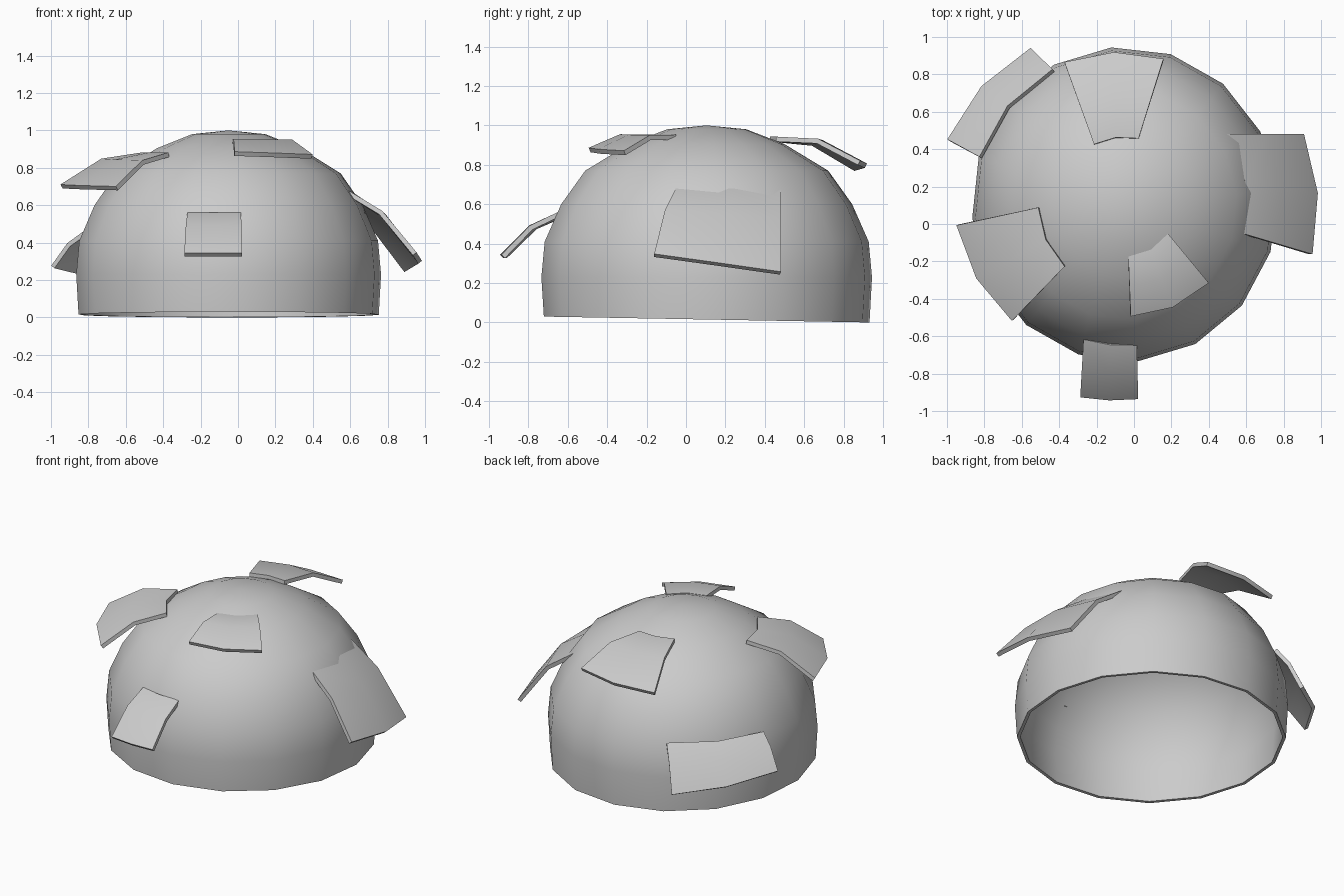
import bpy, bmesh, math
from mathutils import Vector

if "Cube" in bpy.data.objects:
    bpy.data.objects.remove(bpy.data.objects["Cube"])

CENTER = Vector((-0.05, 0.105, 0.0))
RX, RY, SIDES = 0.818, 0.842, 16


def polar(deg, rx, ry, z):
    a = math.radians(deg)
    return CENTER + Vector((rx * math.cos(a), ry * math.sin(a), z))


def finish(bm, name, thickness, offset, angle):
    mesh = bpy.data.meshes.new(name)
    bm.to_mesh(mesh)
    bm.free()
    ob = bpy.data.objects.new(name, mesh)
    bpy.context.collection.objects.link(ob)
    mod = ob.modifiers.new("thickness", 'SOLIDIFY')
    mod.thickness, mod.offset = thickness, offset
    bpy.ops.object.select_all(action='DESELECT')
    ob.select_set(True)
    bpy.context.view_layer.objects.active = ob
    bpy.ops.object.modifier_apply(modifier=mod.name)
    bpy.ops.object.shade_smooth_by_angle(angle=math.radians(angle))


# Hollow dome: profile of (relative radius, height), open slanted bottom
profile = [(0.985, 0.0), (1, 0.23), (0.98, 0.41), (0.88, 0.6),
           (0.735, 0.77), (0.47, 0.905), (0.24, 0.98)]
bm = bmesh.new()
rings = []
for r, z in profile:
    ring = []
    for i in range(SIDES):
        p = polar(95 + 360 * i / SIDES, RX * r, RY * r, z)
        if z == 0:
            p.z = 0.03 - (p.y + 0.73) * 0.018
        ring.append(bm.verts.new(p))
    rings.append(ring)
top = bm.verts.new(CENTER + Vector((0, 0, 1)))
for i in range(SIDES):
    j = (i + 1) % SIDES
    for lo, hi in zip(rings, rings[1:]):
        bm.faces.new((lo[i], lo[j], hi[j], hi[i]))
    bm.faces.new((rings[-1][i], rings[-1][j], top))
finish(bm, "dome_shell", 0.02, -1, 45)


# Bent flap: attached edge (angles, radius, height) to free edge
# (angles, radius at each end, height at each end), bowed upwards midway
def flap(name, a0, a1, ra, za, b0, b1, r0, r1, z0, z1):
    bm = bmesh.new()
    grid = []
    for v in (0, 0.5, 1):
        row = []
        for u in (0, 0.5, 1):
            rb, zb = r0 + (r1 - r0) * u, z0 + (z1 - z0) * u
            inner = polar(a0 + (a1 - a0) * u, ra, ra, za)
            outer = polar(b0 + (b1 - b0) * u, rb, rb, zb)
            p = inner.lerp(outer, v)
            p.z += 4 * v * (1 - v) * 0.11 * (outer - inner).length
            row.append(bm.verts.new(p))
        grid.append(row)
    for lo, hi in zip(grid, grid[1:]):
        for i in range(2):
            bm.faces.new((lo[i], hi[i], hi[i + 1], lo[i + 1]))
    finish(bm, name, 0.025, 0, 50)


flap("right_flap", -14, 35, 0.65, 0.67, -15, 21.5, 1.03, 1.02, 0.34, 0.25)
flap("back_left_flap", 118, 162, 0.81, 0.45, 121, 160, 0.965, 1.0, 0.18, 0.27)
flap("left_flap", 182, 226, 0.46, 0.87, 187, 226, 0.9, 0.86, 0.7, 0.69)
flap("back_flap", 78, 117, 0.36, 0.93, 75, 113, 0.8, 0.82, 0.81, 0.78)
flap("crown_flap", -86, -34, 0.28, 0.94, -87, -43, 0.595, 0.61, 0.875, 0.86)
flap("front_flap", -107, -85, 0.75, 0.55, -103, -86, 1.05, 1.035, 0.335, 0.335)
